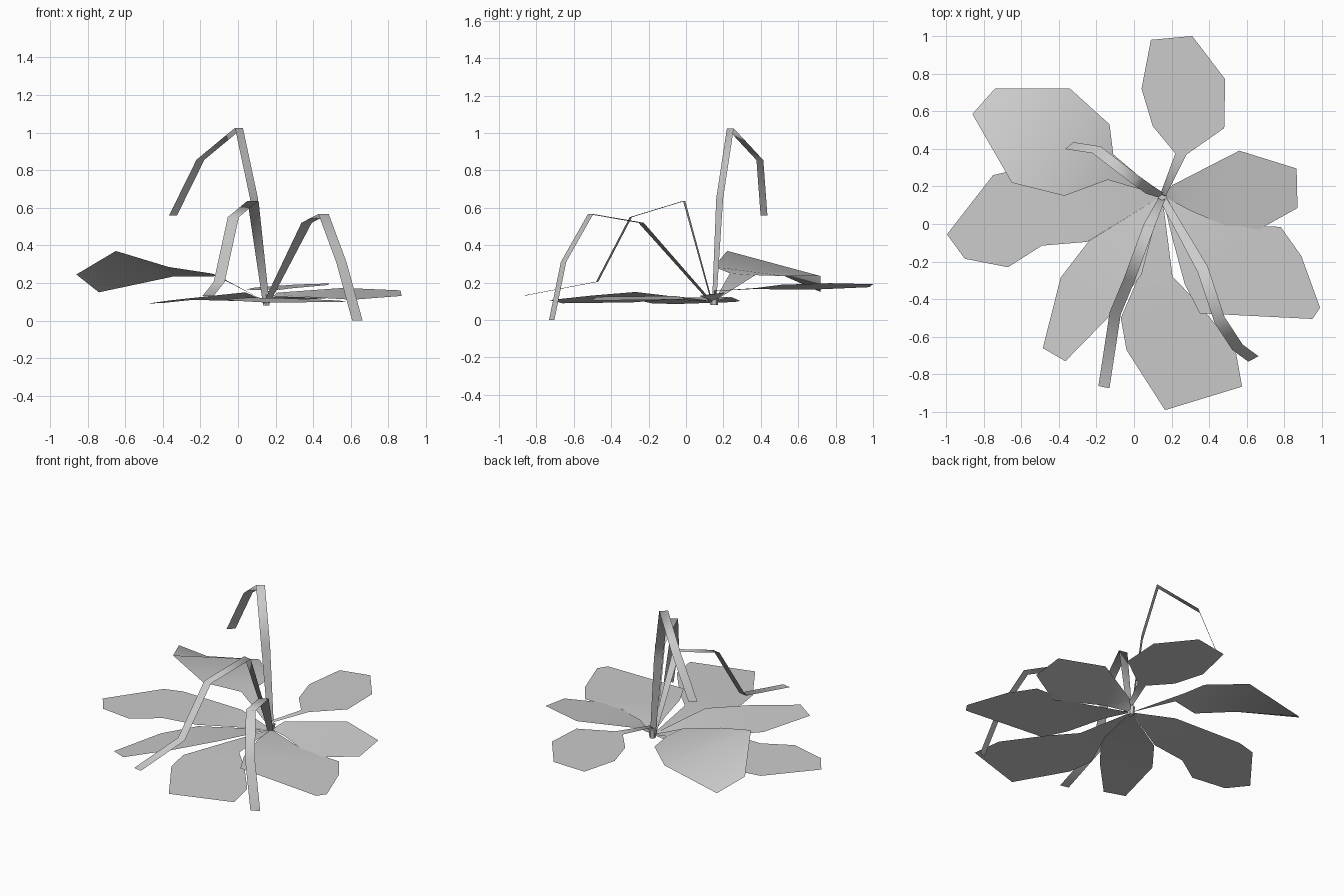
import bpy
from mathutils import Vector

if "Cube" in bpy.data.objects:
    bpy.data.objects.remove(bpy.data.objects["Cube"])

HEART = (0.15, 0.15, 0.10)


def make(name, verts, faces):
    me = bpy.data.meshes.new(name)
    me.from_pydata(verts, [], faces)
    me.polygons.foreach_set("use_smooth", [True] * len(me.polygons))
    ob = bpy.data.objects.new(name, me)
    bpy.context.collection.objects.link(ob)
    return ob


def leaf(name, outline, z0=0, dx=0, dy=0):
    """Blade from the heart: outline runs round from one side to the other.
    Points without a height lie on a tilted plane."""
    pts = [HEART]
    for p in outline:
        z = p[2] if len(p) == 3 else z0 + dx * (p[0] - 0.15) + dy * (p[1] - 0.15)
        pts.append((p[0], p[1], z))
    n = len(pts)
    faces = [(0, 1, n - 1)]
    i, j = 1, n - 1
    while j - i > 2:                      # strips across the blade
        faces.append((i, i + 1, j - 1, j))
        i, j = i + 1, j - 1
    if j - i == 2:
        faces.append((i, i + 1, j))
    make(name, pts, faces)


def arching_blade(name, path, side, width=0.056):
    """Flat ribbon bent along a path, widened along a horizontal direction."""
    s = Vector((*side, 0)).normalized() * width / 2
    verts = []
    for k, p in enumerate(path):
        w = s * (0.6 if k == 0 else 1)
        verts += [Vector(p) - w, Vector(p) + w]
    faces = [(2 * k, 2 * k + 1, 2 * k + 3, 2 * k + 2) for k in range(len(path) - 1)]
    make(name, verts, faces)


# Low spreading leaves
leaf("leaf_back", [(.17, .15), (.28, .37), (.48, .51), (.485, .77), (.31, 1.0), (.09, .98),
                   (.04, .72), (.10, .52), (.22, .375), (.14, .16)], .155, .07, .03)
leaf("leaf_right", [(.30, .07), (.61, -.06), (.87, .085), (.865, .295), (.56, .39), (.21, .21)],
     .14, 0, .14)
leaf("leaf_front_right", [(.20, -.06), (.27, -.32), (.35, -.475), (.95, -.505), (.99, -.445),
                          (.89, -.17), (.78, -.015), (.49, -.01)], .13, -.03, 0)
leaf("leaf_front", [(.05, -.22), (-.07, -.50), (-.04, -.67), (.165, -.99), (.575, -.865),
                    (.54, -.67), (.35, -.43), (.205, -.28)], .135, 0, .035)
leaf("leaf_front_left", [(-.24, -.09), (-.39, -.285), (-.485, -.66), (-.365, -.73),
                         (-.14, -.50), (.04, -.27)], .156, .13, -.02)
leaf("leaf_left", [(-.14, .24), (-.62, .29), (-.75, .26), (-.995, -.055), (-.90, -.185),
                   (-.67, -.23), (-.49, -.115), (-.25, -.095)], .137, .045, 0)

# Raised, tilted leaf
leaf("leaf_back_left", [(-.14, .235, .25), (-.37, .15, .285), (-.65, .22, .37),
                        (-.86, .585, .245), (-.74, .72, .15), (-.34, .72, .235),
                        (-.13, .53, .235), (-.11, .37, .24)])

# Tall arching blades
arching_blade("tall_blade", [(.15, .15, .08), (.085, .18, .65), (.005, .237, 1.025),
                             (-.20, .395, .855), (-.345, .417, .56)], (.75, .65))
arching_blade("front_left_blade", [(.15, .14, .09), (.08, -.01, .637), (-.025, -.295, .55),
                                   (-.10, -.475, .205), (-.16, -.868, .13)], (1, -.2), .06)
arching_blade("front_right_blade", [(.15, .14, .09), (.365, -.24, .52), (.455, -.51, .567),
                                    (.55, -.655, .31), (.635, -.718, 0)], (.87, .45), .062)

# Small crown where everything meets
bpy.ops.mesh.primitive_cone_add(vertices=6, radius1=.02, radius2=.025, depth=.06,
                                location=(.15, .15, .11))
bpy.context.object.name = "crown"
